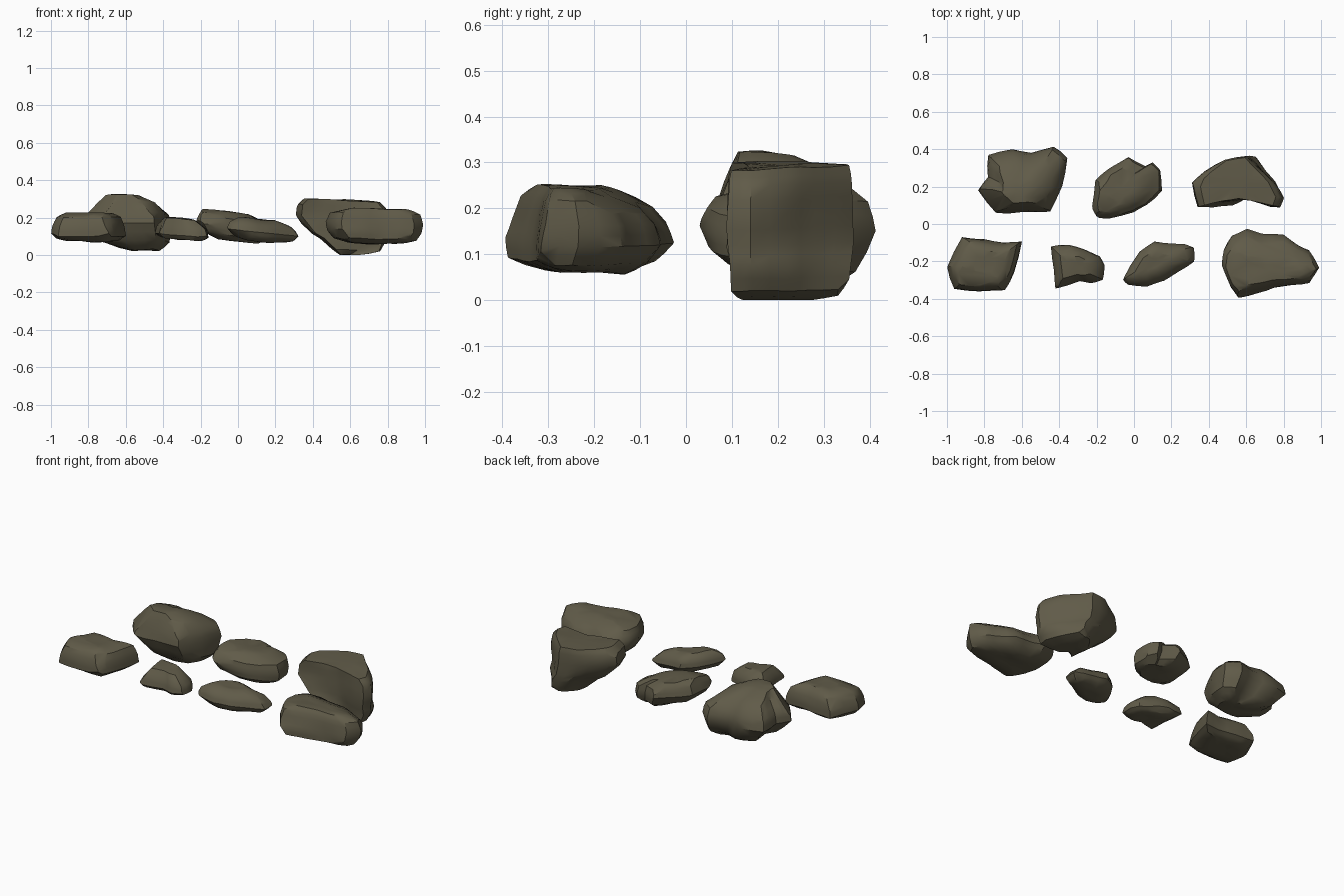
import bpy
import bmesh
import random
from mathutils import Vector, noise

random.seed(4)

default_cube = bpy.data.objects.get("Cube")
if default_cube:
    bpy.data.objects.remove(default_cube, do_unlink=True)

# One dull olive stone colour
stone = bpy.data.materials.new("olive_stone")
stone.use_nodes = True
stone_colour = (0.118, 0.105, 0.066, 1)
stone.diffuse_color = stone_colour
shader = next(n for n in stone.node_tree.nodes if n.type == "BSDF_PRINCIPLED")
shader.inputs["Base Color"].default_value = stone_colour
shader.inputs["Roughness"].default_value = 0.9


def chip(bm, count, depth):
    """Slice shallow flat facets off the corners in random slanted directions."""
    for _ in range(count):
        direction = Vector((random.uniform(-1, 1), random.uniform(-1, 1),
                            random.choice((-1, 1)) * random.uniform(0.5, 1))).normalized()
        reach = max(v.co.dot(direction) for v in bm.verts) - depth
        geometry = bm.verts[:] + bm.edges[:] + bm.faces[:]
        cut = bmesh.ops.bisect_plane(bm, geom=geometry, plane_co=direction * reach,
                                     plane_no=direction, clear_outer=True)
        rim = [e for e in cut["geom_cut"] if isinstance(e, bmesh.types.BMEdge)]
        bmesh.ops.holes_fill(bm, edges=rim, sides=0)


def rock(name, outline, rings, slope=(0, 0), chips=6, depth=0.012):
    """Loft a plan outline through rings of (height, x scale, y scale, x shift, y shift)."""
    xs, ys = zip(*outline)
    cx, cy = (min(xs) + max(xs)) / 2, (min(ys) + max(ys)) / 2
    bm = bmesh.new()
    loops = []
    for z, sx, sy, shift_x, shift_y in rings:
        loop = []
        for x, y in outline:
            dx, dy = (x - cx) * sx + shift_x, (y - cy) * sy + shift_y
            loop.append(bm.verts.new((cx + dx, cy + dy,
                                      z + dx * slope[0] + dy * slope[1])))
        loops.append(loop)
    count = len(outline)
    for low, high in zip(loops, loops[1:]):
        for i in range(count):
            j = (i + 1) % count
            bm.faces.new((low[i], low[j], high[j], high[i]))
    caps = [bm.faces.new(loops[0][::-1]), bm.faces.new(loops[-1])]
    bmesh.ops.poke(bm, faces=caps)
    bmesh.ops.recalc_face_normals(bm, faces=bm.faces[:])

    # Soften the loft, then roughen it and chip the corners
    bmesh.ops.subdivide_edges(bm, edges=bm.edges[:], cuts=1, smooth=0.1,
                              use_grid_fill=True)
    bm.normal_update()
    moves = [(v, v.normal * noise.noise(v.co * 9) * 0.01) for v in bm.verts]
    for v, move in moves:
        v.co += move
    chip(bm, chips, depth)
    for v in bm.verts:
        v.co.z = max(v.co.z, 0)
    bmesh.ops.recalc_face_normals(bm, faces=bm.faces[:])

    mesh = bpy.data.meshes.new(name)
    bm.to_mesh(mesh)
    bm.free()
    mesh.materials.append(stone)
    obj = bpy.data.objects.new(name, mesh)
    bpy.context.collection.objects.link(obj)
    bpy.ops.object.select_all(action="DESELECT")
    obj.select_set(True)
    bpy.context.view_layer.objects.active = obj
    bpy.ops.object.shade_smooth_by_angle(angle=0.6)


# Back row
rock("back_right_boulder",
     [(-.83, .18), (-.78, .25), (-.78, .37), (-.65, .4), (-.55, .38), (-.43, .41),
      (-.36, .35), (-.38, .2), (-.45, .07), (-.6, .06), (-.74, .06)],
     [(.025, .35, .4, .09, 0), (.07, .8, .75, .04, 0), (.16, 1, 1, 0, 0),
      (.22, .95, .9, 0, 0), (.275, .7, .68, 0, -.02), (.315, .4, .35, -.03, -.06)],
     slope=(.01, -.06))

rock("back_middle_rock",
     [(-.22, .08), (-.2, .23), (-.13, .3), (-.03, .36), (.06, .31), (.1, .33),
      (.145, .29), (.145, .18), (.07, .1), (0, .06), (-.13, .025), (-.2, .035)],
     [(.08, .6, .6, .04, 0), (.105, .88, .88, .02, 0), (.15, 1, 1, 0, 0),
      (.195, .93, .93, 0, 0), (.228, .68, .64, -.03, 0)], slope=(-.12, 0))

rock("back_left_block",
     [(.31, .22), (.34, .09), (.46, .12), (.56, .13), (.68, .11), (.78, .09),
      (.8, .14), (.75, .22), (.69, .28), (.6, .36), (.48, .345), (.38, .28)],
     [(0, .2, .75, .04, 0), (.03, .52, .93, .08, 0), (.085, .72, .98, .06, 0),
      (.13, .88, 1, .02, 0), (.2, 1, 1, 0, 0), (.26, .97, .98, 0, 0),
      (.293, .83, .94, 0, 0)], slope=(-.05, 0))

# Front row
rock("front_right_wedge",
     [(-1, -.23), (-.92, -.07), (-.8, -.08), (-.69, -.1), (-.595, -.09),
      (-.64, -.26), (-.69, -.355), (-.83, -.36), (-.96, -.345)],
     [(.075, .7, .7, .02, 0), (.1, 1, 1, 0, 0), (.15, .95, .96, 0, 0),
      (.2, .83, .82, 0, 0), (.225, .6, .55, 0, 0)])

rock("front_small_peak",
     [(-.445, -.12), (-.35, -.11), (-.27, -.135), (-.185, -.175), (-.16, -.22),
      (-.165, -.3), (-.23, -.315), (-.29, -.305), (-.42, -.345), (-.43, -.25)],
     [(.085, .75, .75, 0, 0), (.105, 1, 1, 0, 0), (.15, .93, .92, 0, 0),
      (.195, .58, .55, -.01, 0)], slope=(-.08, 0), depth=0.007)

rock("front_middle_shard",
     [(-.06, -.3), (.03, -.15), (.11, -.095), (.22, -.105), (.32, -.125),
      (.32, -.2), (.24, -.255), (.16, -.3), (.07, -.33), (-.03, -.325)],
     [(.072, .5, .5, 0, 0), (.09, .85, .85, 0, 0), (.12, 1, 1, 0, 0),
      (.16, .86, .86, -.01, 0), (.19, .5, .5, -.03, 0)], slope=(-.1, 0), depth=0.007)

rock("front_left_boulder",
     [(.47, -.22), (.48, -.13), (.52, -.06), (.6, -.03), (.68, -.055), (.8, -.055),
      (.88, -.115), (.94, -.14), (.99, -.235), (.94, -.31), (.86, -.33),
      (.75, -.335), (.66, -.37), (.55, -.4), (.51, -.34)],
     [(.06, .5, .5, -.02, 0), (.085, .85, .88, 0, -.015), (.125, .97, 1, 0, 0),
      (.17, 1, .92, 0, 0), (.22, .93, .72, 0, -.012), (.245, .68, .4, 0, -.035)],
     slope=(-.03, -.02))
